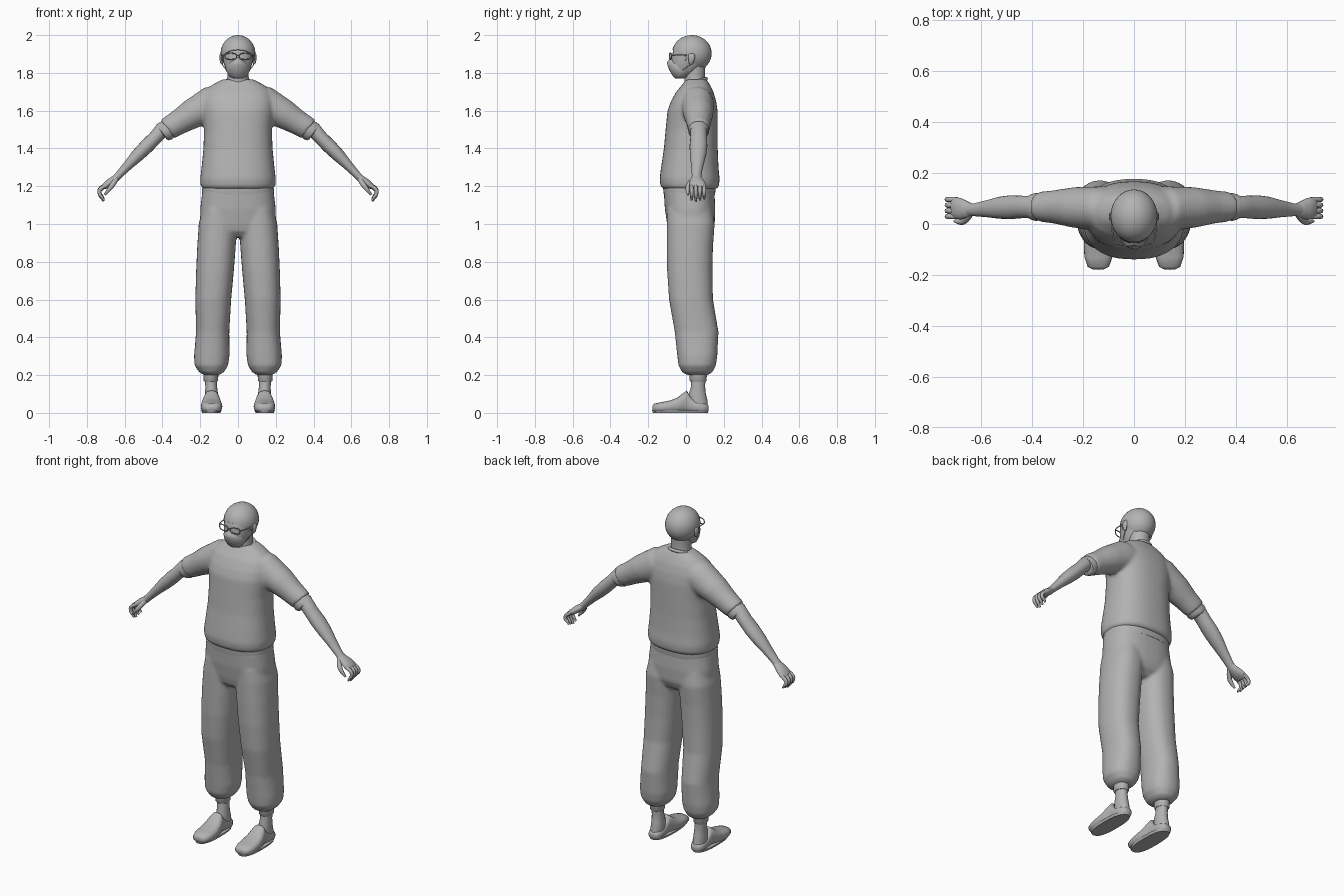
import bpy, bmesh, math
from mathutils import Vector

grey = bpy.data.materials.new("plain grey")
grey.diffuse_color = (0.45, 0.45, 0.45, 1)


def finish(ob, mirror=False, voxel=0, smooth=8, angle=50):
    """Apply the material, optional mirror and fusing, and smooth shading."""
    ob.data.materials.clear()
    ob.data.materials.append(grey)
    if mirror:
        ob.modifiers.new("mirror", 'MIRROR').use_mirror_merge = False
    if voxel:
        m = ob.modifiers.new("fuse", 'REMESH')
        m.mode, m.voxel_size, m.use_smooth_shade = 'VOXEL', voxel, True
        s = ob.modifiers.new("soften", 'SMOOTH')
        s.factor, s.iterations = 0.5, smooth
    bpy.ops.object.select_all(action='DESELECT')
    bpy.context.view_layer.objects.active = ob
    ob.select_set(True)
    bpy.ops.object.shade_smooth_by_angle(angle=math.radians(angle))
    return ob


def rings_into(bm, rings, n=28, power=2.0, side=(0, 1, 0)):
    """Skin rings of (x, y, z, width, depth, tilt) and cap both ends."""
    loops = []
    for x, y, z, a, b, *tilt in rings:
        t = math.radians(tilt[0]) if tilt else 0
        u, v = Vector((math.cos(t), 0, math.sin(t))), Vector(side)
        loop = []
        for i in range(n):
            c, s = math.cos(math.tau * i / n), math.sin(math.tau * i / n)
            c = math.copysign(abs(c) ** (2 / power), c)
            s = math.copysign(abs(s) ** (2 / power), s)
            loop.append(bm.verts.new(Vector((x, y, z)) + u * a * c + v * b * s))
        loops.append(loop)
    for p, q in zip(loops, loops[1:]):
        for i in range(n):
            bm.faces.new((p[i], p[(i + 1) % n], q[(i + 1) % n], q[i]))
    bm.faces.new(loops[0][::-1])
    bm.faces.new(loops[-1])


def make(name, bm):
    bmesh.ops.recalc_face_normals(bm, faces=bm.faces)
    me = bpy.data.meshes.new(name)
    bm.to_mesh(me)
    bm.free()
    ob = bpy.data.objects.new(name, me)
    bpy.context.collection.objects.link(ob)
    return ob


def loft(name, rings, mirror=False, **kw):
    bm = bmesh.new()
    rings_into(bm, rings, **kw)
    return finish(make(name, bm), mirror)


def tube(name, paths, r, mirror=False, closed=False):
    """Round tubes along smooth paths; each point may carry a radius scale."""
    cu = bpy.data.curves.new(name, 'CURVE')
    cu.dimensions, cu.bevel_depth, cu.bevel_resolution = '3D', r, 2
    cu.use_fill_caps, cu.resolution_u = True, 4
    for pts in paths:
        sp = cu.splines.new('NURBS')
        sp.points.add(len(pts) - 1)
        for p, co in zip(sp.points, pts):
            p.co = (*co[:3], 1)
            p.radius = co[3] if len(co) > 3 else 1
        sp.use_cyclic_u, sp.use_endpoint_u, sp.order_u = closed, not closed, 3
    ob = bpy.data.objects.new(name, cu)
    bpy.context.collection.objects.link(ob)
    bpy.ops.object.select_all(action='DESELECT')
    bpy.context.view_layer.objects.active = ob
    ob.select_set(True)
    bpy.ops.object.convert(target='MESH')
    return finish(bpy.context.object, mirror)


# Shirt: body and both sleeves fused
bm = bmesh.new()
body = [(1.185, .185, -.12, .16), (1.2, .198, -.135, .175), (1.24, .2, -.14, .178),
        (1.3, .193, -.132, .172), (1.4, .183, -.117, .168), (1.5, .18, -.108, .168),
        (1.6, .19, -.098, .167), (1.65, .19, -.08, .16), (1.7, .175, -.052, .145),
        (1.735, .14, -.022, .128), (1.765, .085, 0, .11)]
rings_into(bm, [(0, (f + b) / 2, z, w, (b - f) / 2) for z, w, f, b in body], n=40, power=2.4)
for s in (1, -1):
    sleeve = [(.04, .06, 1.655, .085, .08, 72), (.13, .06, 1.635, .1, .088, 62),
              (.235, .065, 1.585, .081, .08, 52), (.31, .067, 1.54, .067, .066, 52),
              (.375, .068, 1.502, .061, .058, 53)]
    rings_into(bm, [(s * x, y, z, a, b, s * t) for x, y, z, a, b, t in sleeve])
finish(make("shirt", bm), voxel=.009)
loft("shirt_hem", [(0, .018, 1.153, .188, .135), (0, .018, 1.175, .192, .138),
                   (0, .018, 1.21, .185, .14)], n=40, power=2.4)
loft("sleeve_cuff", [(.35, .067, 1.515, .05, .05, 53), (.385, .067, 1.492, .056, .055, 53),
                     (.4, .067, 1.483, .05, .05, 53), (.402, .067, 1.48, .038, .04, 53)], mirror=True)
N = 16
tube("collar", [[(.066 * math.sin(math.tau * i / N), .046 - .062 * math.cos(math.tau * i / N),
                  1.75 - .02 * math.cos(math.tau * i / N)) for i in range(N)]], .009, closed=True)

# Trousers: hips and both legs fused
bm = bmesh.new()
hips = [(.93, .1, -.06, .1), (.96, .17, -.09, .135), (1.0, .2, -.1, .152),
        (1.08, .2, -.112, .155), (1.18, .188, -.118, .15)]
rings_into(bm, [(0, (f + b) / 2, z, w, (b - f) / 2) for z, w, f, b in hips], n=40, power=2.5)
leg = [(.2, .1, .18, .005, .115), (.215, .075, .205, -.02, .14), (.25, .053, .23, -.04, .158),
       (.3, .045, .233, -.046, .166), (.43, .046, .222, -.06, .172), (.6, .036, .226, -.09, .143),
       (.75, .022, .222, -.1, .14), (.88, .012, .216, -.102, .143), (1.0, .005, .208, -.102, .152),
       (1.08, .01, .19, -.1, .14)]
for s in (1, -1):
    rings_into(bm, [(s * (i + o) / 2, (f + b) / 2, z, (o - i) / 2, (b - f) / 2)
                    for z, i, o, f, b in leg], power=2.3)
finish(make("trousers", bm), voxel=.009, smooth=6)

# Ankles, socks and slip-on shoes
loft("ankle", [(.14, .07, .02, .034, .045), (.14, .065, .06, .036, .05), (.14, .06, .1, .034, .045),
               (.142, .064, .14, .031, .037), (.145, .066, .22, .034, .04)], mirror=True, n=20)
loft("sock_band", [(.144, .064, .165, .034, .04), (.144, .064, .172, .039, .045),
                   (.144, .064, .215, .04, .047)], mirror=True, n=20)
shoe = [(-.178, .026, .022, .012), (-.168, .027, .042, .022), (-.13, .029, .055, .028),
        (-.08, .034, .057, .033), (-.045, .041, .053, .04), (-.015, .053, .047, .052),
        (.004, .06, .041, .058), (.02, .047, .04, .045), (.05, .033, .041, .032),
        (.09, .028, .04, .027), (.112, .026, .03, .022), (.12, .025, .014, .012)]
loft("shoe", [(.14, y, z, a, b) for y, z, a, b in shoe], mirror=True, n=24, power=2.6, side=(0, 0, 1))
loft("sole", [(.141, -.03, 0, .048, .145), (.141, -.03, .014, .054, .15)], mirror=True, n=24, power=2.5)

# Arms and hands
loft("arm", [(.345, .067, 1.53, .04, .04, 50), (.40, .067, 1.5, .04, .044, 48),
             (.44, .067, 1.455, .037, .044, 44), (.485, .066, 1.41, .038, .047, 42),
             (.53, .064, 1.365, .035, .043, 40), (.58, .06, 1.313, .026, .033, 40),
             (.63, .056, 1.26, .02, .025, 40), (.65, .056, 1.24, .02, .026, 40)], mirror=True, n=20)
loft("palm", [(.625, .056, 1.262, .015, .02, 42), (.65, .056, 1.24, .02, .03, 42),
              (.68, .06, 1.218, .021, .042, 45), (.705, .063, 1.2, .017, .043, 45),
              (.715, .063, 1.192, .01, .036, 45)], mirror=True, n=20)
fingers = []
for k in range(4):
    y, d = .03 + k * .022, .006 * abs(k - 1)
    fingers.append([(.695, y, 1.205, 1), (.735, y, 1.195 - d, 1), (.733, y, 1.155, .95),
                    (.722, y, 1.14 + d, .85), (.71, y, 1.12 + d, .5)])
tube("fingers", fingers, .0105, mirror=True)
tube("thumb", [[(.645, .04, 1.238, 1.2), (.662, .012, 1.21, 1.2), (.685, .006, 1.18, 1),
                (.705, .012, 1.155, .5)]], .0115, mirror=True)

# Neck, head and ears
loft("neck", [(0, .05, 1.68, .068, .06), (0, .046, 1.76, .058, .055),
              (0, .045, 1.8, .055, .055), (0, .045, 1.87, .058, .06)])
loft("head", [(0, -.03, 1.77, .02, .018), (0, -.022, 1.778, .04, .04), (0, -.005, 1.81, .062, .07),
              (0, .012, 1.85, .076, .09), (0, .022, 1.89, .081, .096), (0, .028, 1.93, .081, .093),
              (0, .035, 1.97, .06, .065)], power=2.2)
loft("ear", [(.078, .025, 1.875, .006, .014), (.084, .027, 1.845, .004, .006),
             (.087, .027, 1.855, .008, .013), (.09, .03, 1.88, .009, .018),
             (.09, .03, 1.898, .007, .016), (.088, .03, 1.905, .003, .008)][1:], mirror=True, n=12)

# Short rounded hair, trimmed on a slope from brow to nape
bm = bmesh.new()
bmesh.ops.create_uvsphere(bm, u_segments=32, v_segments=20, radius=1)
for v in bm.verts:
    v.co = (v.co.x * .092, v.co.y * .105 + .031, v.co.z * .097 + 1.903)
cut = bmesh.ops.bisect_plane(bm, geom=bm.verts[:] + bm.edges[:] + bm.faces[:],
                             plane_co=(0, -.07, 1.922), plane_no=(0, .53, .85), clear_inner=True)
edges = [e for e in cut["geom_cut"] if isinstance(e, bmesh.types.BMEdge)]
bmesh.ops.contextual_create(bm, geom=edges)
finish(make("hair", bm))

# Face mask with a raised nose ridge, and its ear loops
loft("face_mask", [(0, -.032, 1.77, .024, .024), (0, -.028, 1.78, .045, .04),
                   (0, -.02, 1.81, .062, .066), (0, -.02, 1.842, .063, .079),
                   (0, -.025, 1.858, .048, .075), (0, -.03, 1.872, .025, .058),
                   (0, -.035, 1.882, .01, .045)], power=1.9)
tube("mask_loop", [[(.058, -.035, 1.85), (.078, -.01, 1.866), (.087, .025, 1.885)],
                   [(.058, -.025, 1.81), (.075, .005, 1.83), (.086, .03, 1.85)]], .002, mirror=True)

# Glasses: rims, bridge and temples
rim = []
for i in range(12):
    c, s = math.cos(math.tau * i / 12), math.sin(math.tau * i / 12)
    x = .038 + math.copysign(.031 * abs(c) ** .7, c)
    rim.append((x, -.086 + .25 * max(0, x - .03), 1.888 + math.copysign(.017 * abs(s) ** .7, s)))
tube("glasses_rim", [rim], .003, mirror=True, closed=True)
tube("glasses_bridge", [[(-.01, -.086, 1.89), (0, -.09, 1.895), (.01, -.086, 1.89)]], .003)
tube("glasses_temple", [[(.068, -.077, 1.893), (.083, -.06, 1.894), (.085, -.02, 1.894),
                         (.089, .03, 1.893)]], .003, mirror=True)
